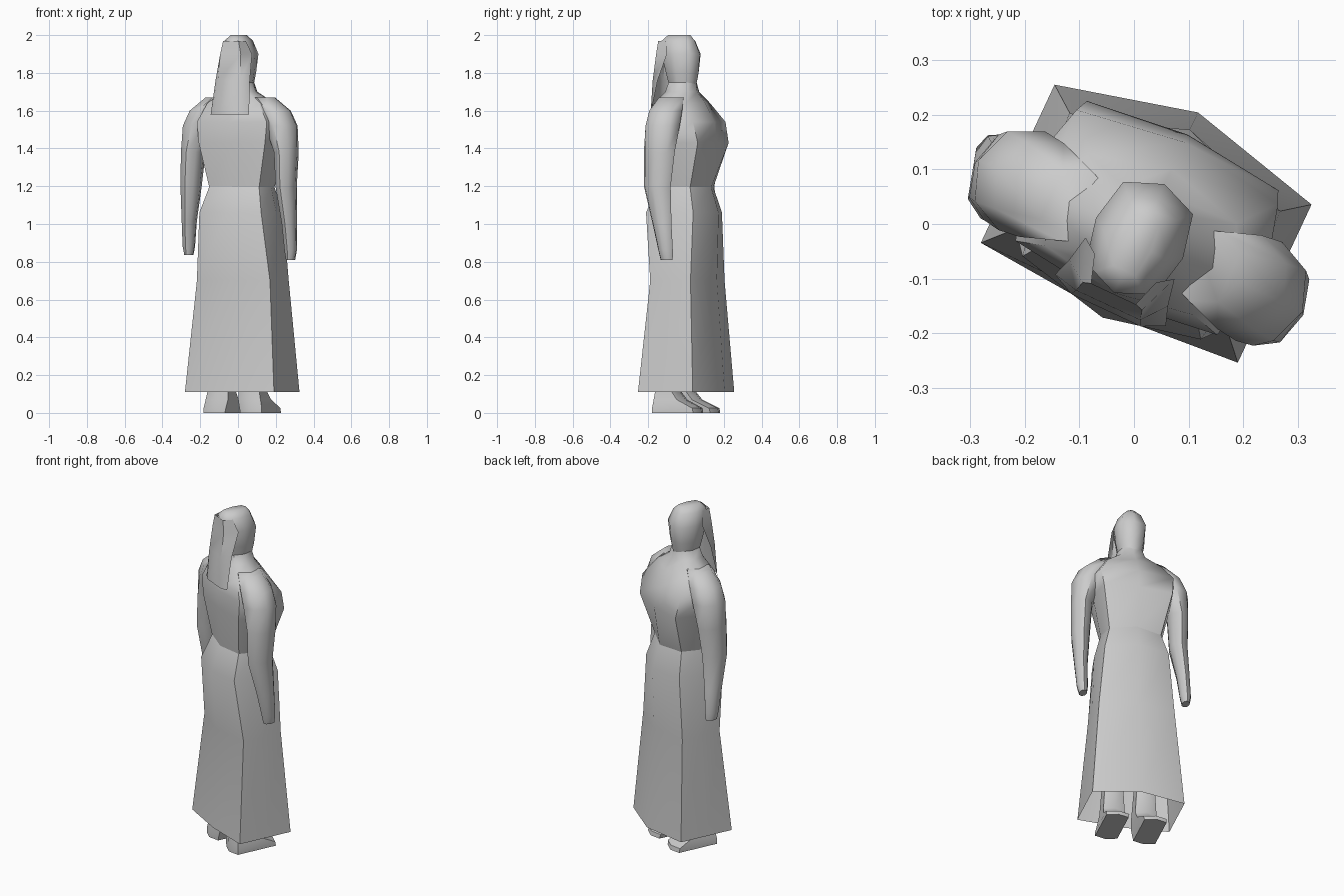
import bpy, bmesh, math
from mathutils import Matrix

cube = bpy.data.objects.get("Cube")
if cube:
    bpy.data.objects.remove(cube, do_unlink=True)

grey = bpy.data.materials.new("plain grey")
grey.use_nodes = True
colour = (0.6, 0.6, 0.6, 1)
grey.diffuse_color = colour
grey.node_tree.nodes["Principled BSDF"].inputs["Base Color"].default_value = colour

# The whole figure is turned a little to one side
TURN = Matrix.Rotation(math.radians(-25), 4, 'Z') @ Matrix.Translation((0.02, 0, 0))


def loft(name, rings, closed=True, cap_low=True, cap_high=True, angle=55):
    """Skin a stack of rings, listed from low to high."""
    bm = bmesh.new()
    rows = [[bm.verts.new(p) for p in ring] for ring in rings]
    n = len(rows[0])
    for low, high in zip(rows, rows[1:]):
        for i in range(n if closed else n - 1):
            j = (i + 1) % n
            bm.faces.new((low[i], low[j], high[j], high[i]))
    if closed and cap_low:
        bm.faces.new(rows[0][::-1])
    if closed and cap_high:
        bm.faces.new(rows[-1])
    bmesh.ops.recalc_face_normals(bm, faces=bm.faces)
    bm.transform(TURN)
    mesh = bpy.data.meshes.new(name)
    bm.to_mesh(mesh)
    bm.free()
    mesh.materials.append(grey)
    obj = bpy.data.objects.new(name, mesh)
    bpy.context.collection.objects.link(obj)
    bpy.ops.object.select_all(action='DESELECT')
    obj.select_set(True)
    bpy.context.view_layer.objects.active = obj
    bpy.ops.object.shade_smooth_by_angle(angle=math.radians(angle))
    return obj


def section(z, w, k, face_mid, face_cor, back_cor, back_mid):
    """Eight-point body section: side width w, corners at k times w."""
    m = (face_cor + back_cor) / 2
    right = [(k * w, back_cor), (w, m), (k * w, face_cor)]
    left = [(-a, b) for a, b in reversed(right)]
    return [(a, b, z) for a, b in [(0, back_mid)] + right + [(0, face_mid)] + left]


def oval(z, a, b, ha, hb, n=8):
    return [(a + ha * math.cos(2 * math.pi * i / n),
             b + hb * math.sin(2 * math.pi * i / n), z) for i in range(n)]


# Long skirt, open at the hem
loft("skirt", [section(*s) for s in (
    (0.11, 0.26, 1.0, 0.235, 0.17, -0.15, -0.17),
    (0.70, 0.22, 0.97, 0.19, 0.135, -0.10, -0.15),
    (1.06, 0.205, 0.88, 0.20, 0.135, -0.14, -0.18),
    (1.20, 0.17, 0.85, 0.155, 0.10, -0.09, -0.125))],
    cap_low=False)

# Torso up to the neck
loft("torso", [section(*s) for s in (
    (1.19, 0.17, 0.85, 0.155, 0.10, -0.09, -0.125),
    (1.43, 0.22, 0.88, 0.19, 0.168, -0.12, -0.14),
    (1.54, 0.24, 0.85, 0.175, 0.145, -0.12, -0.145),
    (1.64, 0.20, 0.75, 0.12, 0.08, -0.105, -0.13),
    (1.70, 0.09, 0.75, 0.075, 0.055, -0.08, -0.095),
    (1.76, 0.066, 0.75, 0.065, 0.045, -0.065, -0.08))])

# Head
loft("head", [section(*s) for s in (
    (1.73, 0.066, 0.75, 0.068, 0.045, -0.065, -0.08),
    (1.80, 0.08, 0.75, 0.082, 0.055, -0.08, -0.10),
    (1.90, 0.088, 0.8, 0.09, 0.062, -0.10, -0.13),
    (1.97, 0.065, 0.75, 0.06, 0.04, -0.11, -0.13),
    (2.00, 0.03, 0.75, 0.035, 0.02, -0.085, -0.095))])

# Hanging head cloth, an open folded sheet behind the head
loft("head_cloth", [
    [(s * a, b, z) for s, a, b in
     ((-1, side, fold), (-1, mid, back), (1, mid, back), (1, side, fold))]
    for z, side, fold, mid, back in (
        (1.58, 0.112, -0.145, 0.07, -0.165),
        (1.76, 0.10, -0.11, 0.065, -0.155),
        (1.90, 0.09, -0.06, 0.06, -0.137),
        (1.97, 0.062, -0.08, 0.045, -0.132))], closed=False)

# Arms: height, outward, forward, half width, half depth
ARM = ((0.81, 0.275, 0.025, 0.022, 0.035),
       (0.86, 0.278, 0.02, 0.032, 0.042),
       (1.00, 0.28, 0.0, 0.037, 0.055),
       (1.20, 0.275, -0.03, 0.052, 0.078),
       (1.38, 0.272, -0.02, 0.06, 0.09),
       (1.52, 0.24, -0.015, 0.088, 0.10),
       (1.60, 0.20, -0.015, 0.09, 0.095),
       (1.67, 0.13, -0.015, 0.07, 0.07))
for side, label, drift in ((1, "left_arm", 0.0), (-1, "right_arm", 0.04)):
    rings = []
    for z, a, b, ha, hb in ARM:
        t = max(0, 1.25 - z)
        rings.append(oval(z + drift * t * 1.5, side * (a + drift * t * 2),
                          b - drift * t, ha, hb))
    loft(label, rings)

# Feet, with low wedge toes and ankles that rise under the skirt
for side, label in ((1, "left_foot"), (-1, "right_foot")):
    rings = []
    for z, heel, toe, inner, outer in ((0.0, -0.13, 0.15, 0.045, 0.17),
                                       (0.025, -0.13, 0.145, 0.04, 0.17),
                                       (0.07, -0.125, 0.05, 0.03, 0.16),
                                       (0.12, -0.12, 0.01, 0.03, 0.15),
                                       (0.30, -0.10, 0.01, 0.04, 0.14)):
        mid = (inner + outer) / 2
        outline = ((inner, heel + 0.02), (mid, heel), (outer, heel + 0.02),
                   (outer, toe - 0.02), (mid, toe), (inner, toe - 0.02))
        rings.append([(side * a, b, z) for a, b in outline])
    loft(label, rings, angle=40)
